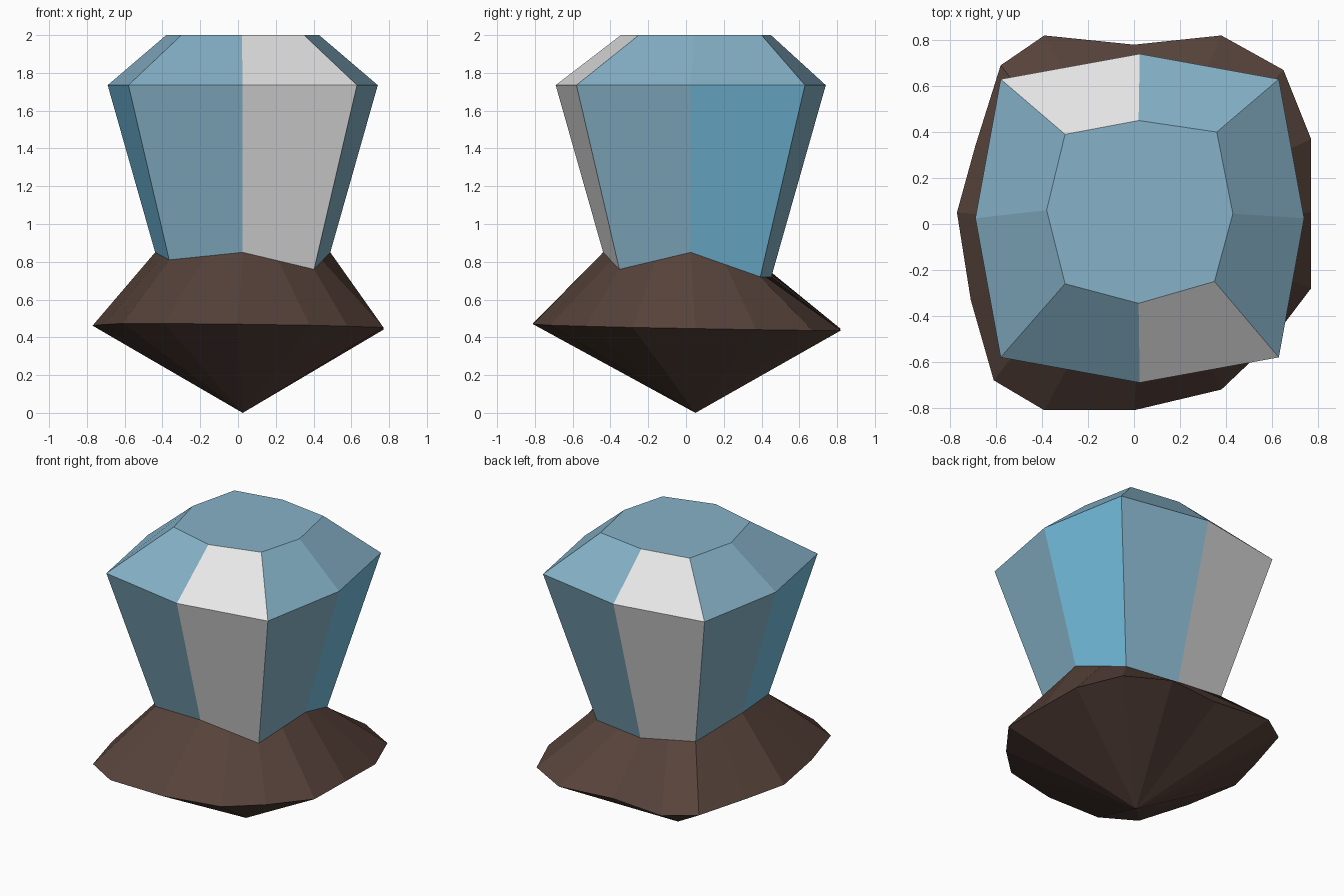
import bpy, bmesh
from mathutils import Vector

if "Cube" in bpy.data.objects:
    bpy.data.objects.remove(bpy.data.objects["Cube"])


def material(name, rgb):
    lin = [(c / 255 / 12.92) if c < 11 else ((c / 255 + 0.055) / 1.055) ** 2.4 for c in rgb]
    m = bpy.data.materials.new(name)
    m.diffuse_color = (*lin, 1)
    m.use_nodes = True
    m.node_tree.nodes["Principled BSDF"].inputs["Base Color"].default_value = m.diffuse_color
    return m


BLUE = material("soft blue", (134, 178, 200))
BRIGHT = material("bright blue", (118, 192, 226))
WHITE = material("pale white", (230, 230, 230))
BROWN = material("dark brown", (86, 66, 58))


def build(name, bm, mats):
    bmesh.ops.recalc_face_normals(bm, faces=bm.faces[:])
    me = bpy.data.meshes.new(name)
    bm.to_mesh(me)
    bm.free()
    for m in mats:
        me.materials.append(m)
    ob = bpy.data.objects.new(name, me)
    bpy.context.collection.objects.link(ob)
    return ob


def bridge(bm, a, b, colour=lambda i: 0):
    n = len(a)
    for i in range(n):
        j = (i + 1) % n
        bm.faces.new((a[i], a[j], b[j], b[i])).material_index = colour(i)


# Eight directions, going left, back left, back ... front left
DIRS = [(-1, 0), (-1, 1), (0, 1), (1, 1), (1, 0), (1, -1), (0, -1), (-1, -1)]
RIM_Z = [0.85, 0.78, 0.72, 0.72, 0.85, 0.76, 0.85, 0.81]
C = 0.025


def body_point(i, z):
    """Point on the tapering crystal edge i at height z."""
    r = 0.605 - 0.233 * (1.735 - z) if i % 2 else 0.715 - 0.284 * (1.735 - z)
    return Vector((C + DIRS[i][0] * r, C + DIRS[i][1] * r, z))


rim = [body_point(i, RIM_Z[i]) for i in range(8)]

# Crystal: tapered body, sloped crown and flat table
TABLE = [(-0.38, 0.06), (-0.30, 0.39), (0.02, 0.45), (0.36, 0.40),
         (0.43, 0.045), (0.35, -0.25), (0.02, -0.345), (-0.30, -0.26)]
bm = bmesh.new()
low = [bm.verts.new(p) for p in rim]
mid = [bm.verts.new(body_point(i, 1.735)) for i in range(8)]
top = [bm.verts.new((x, y, 2.0)) for x, y in TABLE]
bridge(bm, low, mid, lambda i: 2 if i in (1, 5) else 1 if i in (3, 7) else 0)
bridge(bm, mid, top, lambda i: 2 if i in (1, 5) else 0)
bm.faces.new(top)
build("crystal", bm, [BLUE, BRIGHT, WHITE])

# Rock base: collar flaring from the crystal, cone down to a point
OUTER = [(-0.77, 0.05), (-0.69, 0.34), (-0.58, 0.69), (-0.39, 0.82), (0, 0.78), (0.38, 0.82),
         (0.65, 0.67), (0.77, 0.37), (0.77, 0.05), (0.77, -0.28), (0.58, -0.53), (0.38, -0.72),
         (0, -0.81), (-0.39, -0.81), (-0.61, -0.68), (-0.71, -0.33)]
bm = bmesh.new()
inner = []
for i in range(8):
    inner.append(bm.verts.new(rim[i]))
    inner.append(bm.verts.new((rim[i] + rim[(i + 1) % 8]) / 2))
outer = [bm.verts.new((x, y, 0.455 - 0.018 * y - 0.01 * x)) for x, y in OUTER]
tip = bm.verts.new((C, 0.05, 0))
bridge(bm, inner, outer)
for i in range(16):
    bm.faces.new((outer[i], outer[(i + 1) % 16], tip))
build("rock_base", bm, [BROWN])
